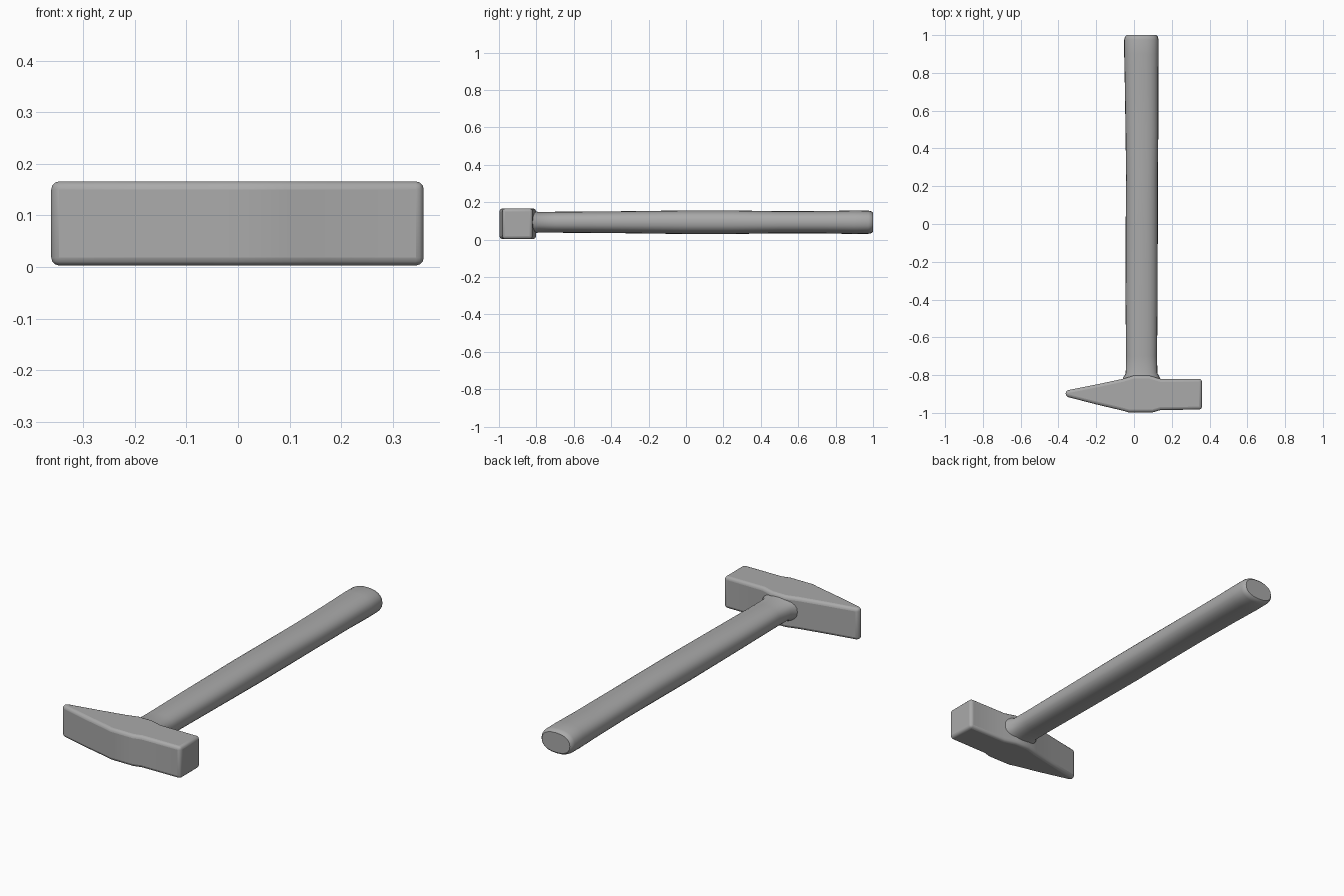
import bpy, bmesh, math

if "Cube" in bpy.data.objects:
    bpy.data.objects.remove(bpy.data.objects["Cube"])

steel = bpy.data.materials.new("plain grey")
steel.diffuse_color = (0.4, 0.4, 0.4, 1)
steel.use_nodes = True
steel.node_tree.nodes["Principled BSDF"].inputs["Base Color"].default_value = steel.diffuse_color


def make_object(name, bm):
    bmesh.ops.recalc_face_normals(bm, faces=bm.faces)
    mesh = bpy.data.meshes.new(name)
    bm.to_mesh(mesh)
    bm.free()
    mesh.materials.append(steel)
    obj = bpy.data.objects.new(name, mesh)
    bpy.context.collection.objects.link(obj)
    return obj


def smooth(obj, angle):
    bpy.ops.object.select_all(action='DESELECT')
    obj.select_set(True)
    bpy.context.view_layer.objects.active = obj
    bpy.ops.object.shade_smooth_by_angle(angle=math.radians(angle))


# hammer head: plan outline with a tapered peen and a square striking end
outline = [(-0.362, -0.913), (-0.20, -0.955), (-0.06, -0.988), (-0.03, -0.997),
           (0.10, -0.997), (0.14, -0.985), (0.36, -0.982), (0.36, -0.82),
           (0.14, -0.82), (0.08, -0.802), (0.0, -0.802), (-0.06, -0.82),
           (-0.20, -0.85), (-0.362, -0.882)]
bm = bmesh.new()
low = [bm.verts.new((x, y, 0.003)) for x, y in outline]
top = [bm.verts.new((x, y, 0.166)) for x, y in outline]
bm.faces.new(low)
bm.faces.new(top)
n = len(outline)
for i in range(n):
    j = (i + 1) % n
    bm.faces.new((low[i], low[j], top[j], top[i]))
head = make_object("hammer_head", bm)
bevel = head.modifiers.new("rounded edges", 'BEVEL')
bevel.width = 0.026
bevel.segments = 3
bevel.limit_method = 'ANGLE'
bevel.angle_limit = math.radians(40)
# the clamped bevel narrows on the thin peen, so weight those edges separately
bevel.use_clamp_overlap = True
smooth(head, 35)

# handle: flattened oval sections (y, centre x, half width, half height)
sections = [(-0.84, 0.04, 0.105, 0.068), (-0.815, 0.04, 0.098, 0.062),
            (-0.79, 0.04, 0.084, 0.055), (-0.70, 0.04, 0.082, 0.056),
            (-0.40, 0.04, 0.085, 0.058), (0.0, 0.041, 0.085, 0.063),
            (0.25, 0.042, 0.084, 0.063), (0.50, 0.042, 0.087, 0.059),
            (0.75, 0.040, 0.089, 0.060), (0.90, 0.039, 0.091, 0.063),
            (0.975, 0.039, 0.091, 0.062), (0.992, 0.039, 0.087, 0.058),
            (1.0, 0.039, 0.079, 0.050)]
SIDES = 24


def oval(c, power=0.85):
    return math.copysign(abs(c) ** power, c)


bm = bmesh.new()
rings = []
for y, cx, w, h in sections:
    ring = []
    for k in range(SIDES):
        a = 2 * math.pi * k / SIDES
        ring.append(bm.verts.new((cx + w * oval(math.cos(a)), y,
                                  0.093 + h * oval(math.sin(a)))))
    rings.append(ring)
for a, b in zip(rings, rings[1:]):
    for k in range(SIDES):
        m = (k + 1) % SIDES
        bm.faces.new((a[k], a[m], b[m], b[k]))
bm.faces.new(rings[0])
bm.faces.new(rings[-1])
handle = make_object("handle", bm)
smooth(handle, 40)
